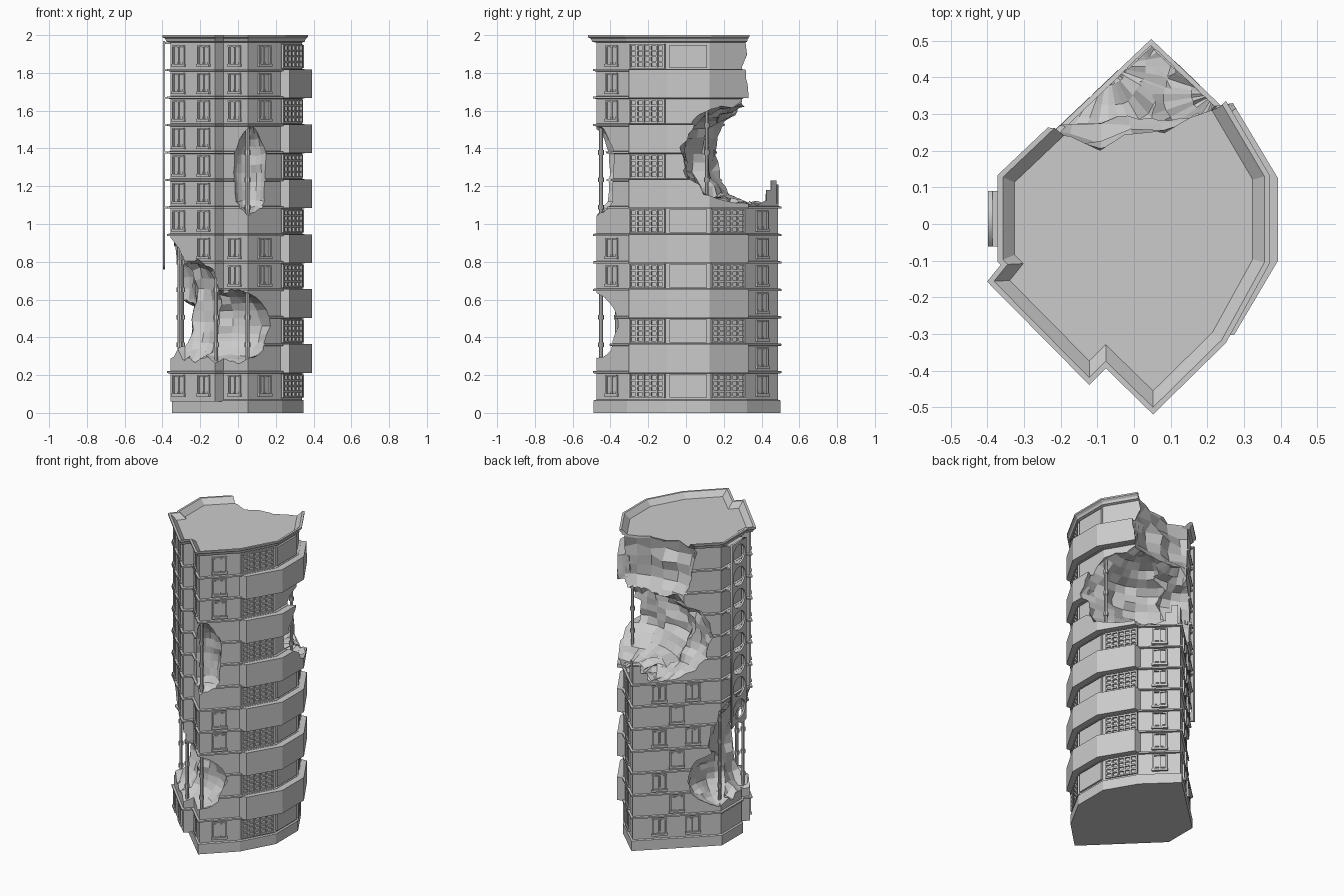
import bpy, bmesh, math, random
from mathutils import Vector, noise

if "Cube" in bpy.data.objects:
    bpy.data.objects.remove(bpy.data.objects["Cube"])

random.seed(4)
FLOOR = 0.1454
LEVELS = [0.07 + FLOOR * i for i in range(14)]

# Plan outline, counter-clockwise from the rear apex
PLAN = [(0.047, 0.487), (-0.34, 0.12), (-0.34, -0.090), (-0.321, -0.109), (-0.358, -0.155),
        (-0.122, -0.394), (-0.077, -0.349), (0.052, -0.475), (0.225, -0.305),
        (0.338, -0.1), (0.338, 0.125), (0.225, 0.317)]
# Blast cavities: centre, radii
BLASTS = [((0.22, 0.355, 1.37), (0.42, 0.38, 0.265)),
          ((-0.07, 0.43, 1.37), (0.33, 0.33, 0.27)),
          ((-0.09, 0.62, 1.83), (0.50, 0.39, 0.38)),
          ((-0.44, -0.05, 0.60), (0.225, 0.28, 0.35)),
          ((-0.10, -0.50, 0.46), (0.28, 0.25, 0.20)),
          ((-0.28, -0.34, 0.54), (0.19, 0.19, 0.27)),
          ((-0.34, 0.13, 0.43), (0.18, 0.18, 0.17)),
          ((0.07, -0.49, 1.27), (0.10, 0.145, 0.23))]
POWER = 2.5


def finish(name, bm):
    bmesh.ops.recalc_face_normals(bm, faces=bm.faces[:])
    me = bpy.data.meshes.new(name)
    bm.to_mesh(me)
    bm.free()
    ob = bpy.data.objects.new(name, me)
    bpy.context.collection.objects.link(ob)
    return ob


def offset(pts, d):
    out = []
    n = len(pts)
    for i in range(n):
        a, b, c = (Vector(pts[(i + k) % n]) for k in (-1, 0, 1))
        e, f = (b - a).normalized(), (c - b).normalized()
        n1, n2 = Vector((e.y, -e.x)), Vector((f.y, -f.x))
        out.append(b + (n1 + n2) * d / (1 + n1.dot(n2)))
    return out


def loft(bm, pts, sections):
    rings = [[bm.verts.new((p.x, p.y, z)) for p in offset(pts, d)] for d, z in sections]
    n = len(pts)
    for lo, hi in zip(rings, rings[1:]):
        for i in range(n):
            bm.faces.new((lo[i], lo[(i + 1) % n], hi[(i + 1) % n], hi[i]))
    bm.faces.new(rings[0][::-1])
    bm.faces.new(rings[-1])


def inside(p):
    return any(sum(abs((p[k] - c[k]) / (r[k] * 1.02)) ** POWER for k in range(3)) < 1 for c, r in BLASTS)


def wall_box(bm, a, b, u, w, z0, z1, depth):
    """Box on the wall a-b: centre u and width w along it, standing out by depth."""
    a, b = Vector(a), Vector(b)
    d = (b - a).normalized()
    nrm = Vector((d.y, -d.x))
    corners = [a + d * (u + s * w / 2) + nrm * o for s, o in ((-1, -0.004), (-1, depth), (1, depth), (1, -0.004))]
    lo, hi = ([bm.verts.new((p.x, p.y, z)) for p in corners] for z in (z0, z1))
    for i in range(4):
        bm.faces.new((lo[i], lo[(i + 1) % 4], hi[(i + 1) % 4], hi[i]))
    bm.faces.new(lo[::-1])
    bm.faces.new(hi)


def clear(a, b, u, w, z0, z1):
    a, b = Vector(a), Vector(b)
    d = (b - a).normalized()
    return not any(inside((*(a + d * (u + s * w / 2)), z)) for s in (-1, 0, 1) for z in (z0, (z0 + z1) / 2, z1))


def window(bm, a, b, t, z):
    u = (Vector(b) - Vector(a)).length * t
    z0, z1 = z + 0.022, z + 0.128
    if not clear(a, b, u, 0.08, z0, z1):
        return
    for s in (-1, 1):
        wall_box(bm, a, b, u + s * 0.040, 0.009, z0, z1, 0.010)
        wall_box(bm, a, b, u + s * 0.018, 0.024, z0 + 0.022, z1 - 0.01, 0.005)
    wall_box(bm, a, b, u, 0.008, z0, z1, 0.008)
    wall_box(bm, a, b, u, 0.089, z1 - 0.006, z1 + 0.002, 0.011)
    wall_box(bm, a, b, u, 0.096, z0 - 0.004, z0 + 0.010, 0.014)


def lattice(bm, a, b, z, cols=5, rows=4):
    length = (Vector(b) - Vector(a)).length
    w, z0, z1 = length * 0.87, z + 0.014, z + 0.132
    if not clear(a, b, length / 2, w, z0, z1):
        return
    for i in range(cols + 1):
        wall_box(bm, a, b, length / 2 + w * (i / cols - 0.5), 0.010, z0, z1, 0.012)
    for j in range(rows + 1):
        zz = z0 + (z1 - z0) * j / rows
        wall_box(bm, a, b, length / 2, w + 0.01, zz - 0.005, zz + 0.005, 0.010)


# Tower body with floor bands and sloping parapet
bm = bmesh.new()
sections = [(0, 0.06)]
for z in LEVELS[1:-1]:
    sections += [(0, z - 0.007), (0.013, z - 0.005), (0.013, z + 0.005), (0, z + 0.007)]
sections += [(0, 1.96), (0.015, 1.965), (0.02, 1.98), (0.032, 1.99), (0.032, 2.0), (0.018, 2.0), (-0.014, 1.967)]
loft(bm, PLAN, sections)
body = finish("tower_body", bm)

# Plinth without the projecting bay
bm = bmesh.new()
loft(bm, PLAN[:3] + PLAN[7:], [(0.010, 0), (0.010, 0.066), (0.0, 0.070)])
finish("plinth", bm)

# Solid balconies on every second floor
BAL = [(0.21, -0.305), (0.273, -0.303), (0.393, -0.1), (0.393, 0.125), (0.27, 0.33), (0.21, 0.32)]
bm = bmesh.new()
for i in range(1, 13, 2):
    loft(bm, BAL, [(0, LEVELS[i] - 0.003), (0, LEVELS[i + 1] + 0.003)])
balconies = finish("balconies", bm)

# Blast cutters, carved out of body and balconies
cutters = []
for k, (c, r) in enumerate(BLASTS):
    bm = bmesh.new()
    big = max(r) > 0.3
    bmesh.ops.create_uvsphere(bm, u_segments=36 if big else 24, v_segments=20 if big else 16, radius=1)
    for v in bm.verts:
        d = v.co.normalized()
        s = 1 / sum(abs(q) ** POWER for q in d) ** (1 / POWER)
        p = Vector((d[j] * r[j] * s for j in range(3)))
        bump = 1 + 0.12 * noise.noise(p * 14 + Vector((k * 7.3, 1.7, 0.4))) + random.uniform(-0.035, 0.035)
        v.co = p * bump + Vector(c)
    cut = finish("blast_cutter", bm)
    cut.hide_render = True
    cutters.append(cut)
for ob in (body, balconies):
    bpy.context.view_layer.objects.active = ob
    for cut in cutters:
        m = ob.modifiers.new("blast", 'BOOLEAN')
        m.operation, m.solver, m.object = 'DIFFERENCE', 'EXACT', cut
        bpy.ops.object.modifier_apply(modifier=m.name)
for cut in cutters:
    bpy.data.objects.remove(cut)

# Casement windows, lattice windows and centre panels
win, lat, pan = bmesh.new(), bmesh.new(), bmesh.new()
for i, z in enumerate(LEVELS[:-1]):
    window(win, PLAN[4], PLAN[5], 0.2, z)
    window(win, PLAN[4], PLAN[5], 0.76, z)
    window(win, PLAN[6], PLAN[7], 0.48, z)
    window(win, PLAN[7], PLAN[8], 0.5, z)
    window(win, PLAN[11], PLAN[0], 0.5, z)
    for t in ((0.3, 0.68) if i % 2 == 0 else (0.5,)):
        window(win, PLAN[0], PLAN[1], t, z)
    if i % 2 == 0:
        lattice(lat, PLAN[8], PLAN[9], z)
        lattice(lat, PLAN[10], PLAN[11], z)
        if clear(PLAN[9], PLAN[10], 0.11, 0.2, z + 0.01, z + 0.13):
            wall_box(pan, PLAN[9], PLAN[10], 0.112, 0.2, z + 0.012, z + 0.134, 0.012)
finish("casement_windows", win)
finish("lattice_windows", lat)
finish("centre_panels", pan)

# Hanging screen with a round opening per floor on the left
cu = bpy.data.curves.new("round_screen", 'CURVE')
cu.dimensions, cu.fill_mode, cu.extrude = '2D', 'BOTH', 0.006
loops = [[(-0.062, 0.78), (-0.02, 0.76), (0.03, 0.79), (0.09, 0.765), (0.09, 1.97), (-0.062, 1.97)]]
for z in LEVELS[5:13]:
    loops.append([(0.014 + 0.062 * math.cos(a * math.tau / 24), z + FLOOR / 2 + 0.062 * math.sin(a * math.tau / 24))
                  for a in range(24)])
for pts in loops:
    sp = cu.splines.new('POLY')
    sp.points.add(len(pts) - 1)
    for q, (y, z) in zip(sp.points, pts):
        q.co = (y, z, 0, 1)
    sp.use_cyclic_u = True
screen = bpy.data.objects.new("round_screen", cu)
bpy.context.collection.objects.link(screen)
screen.rotation_euler = (math.pi / 2, 0, math.pi / 2)
screen.location.x = -0.392
bpy.context.view_layer.objects.active = screen
screen.select_set(True)
bpy.ops.object.convert(target='MESH')

# Ledges tying the screen to the wall
bm = bmesh.new()
for z in LEVELS[7:]:
    wall_box(bm, PLAN[1], PLAN[2], 0.106, 0.152, z - 0.006, z + 0.004, 0.048)
finish("screen_ledges", bm)

# Wall shards left standing at the rear apex
bm = bmesh.new()
for a, b, u, w, h in ((11, 0, 0.212, 0.04, 0.14), (11, 0, 0.175, 0.035, 0.09), (0, 1, 0.025, 0.05, 0.12), (0, 1, 0.07, 0.04, 0.07)):
    wall_box(bm, PLAN[a], PLAN[b], u, w, 1.085, 1.09 + h, 0.002)
finish("wall_shards", bm)

# Bare columns standing in the cavities, with collars at each floor
bm = bmesh.new()
for x, y, z0, z1 in ((-0.31, -0.15, 0.2, 0.96), (-0.295, 0.07, 0.2, 0.96), (-0.115, -0.365, 0.24, 0.72),
                     (0.05, -0.45, 0.22, 0.68), (0.05, -0.45, 1.0, 1.54),
                     (0.312, 0.11, 1.07, 1.66), (-0.285, 0.14, 1.05, 1.65)):
    parts = [(z0, z1, 0.010)] + [(z - 0.012, z + 0.012, 0.015) for z in LEVELS if z0 < z < z1]
    for a, b, r in parts:
        ret = bmesh.ops.create_cone(bm, cap_ends=True, segments=8, radius1=r, radius2=r, depth=b - a)
        bmesh.ops.translate(bm, verts=ret['verts'], vec=(x, y, (a + b) / 2))
finish("bare_columns", bm)
